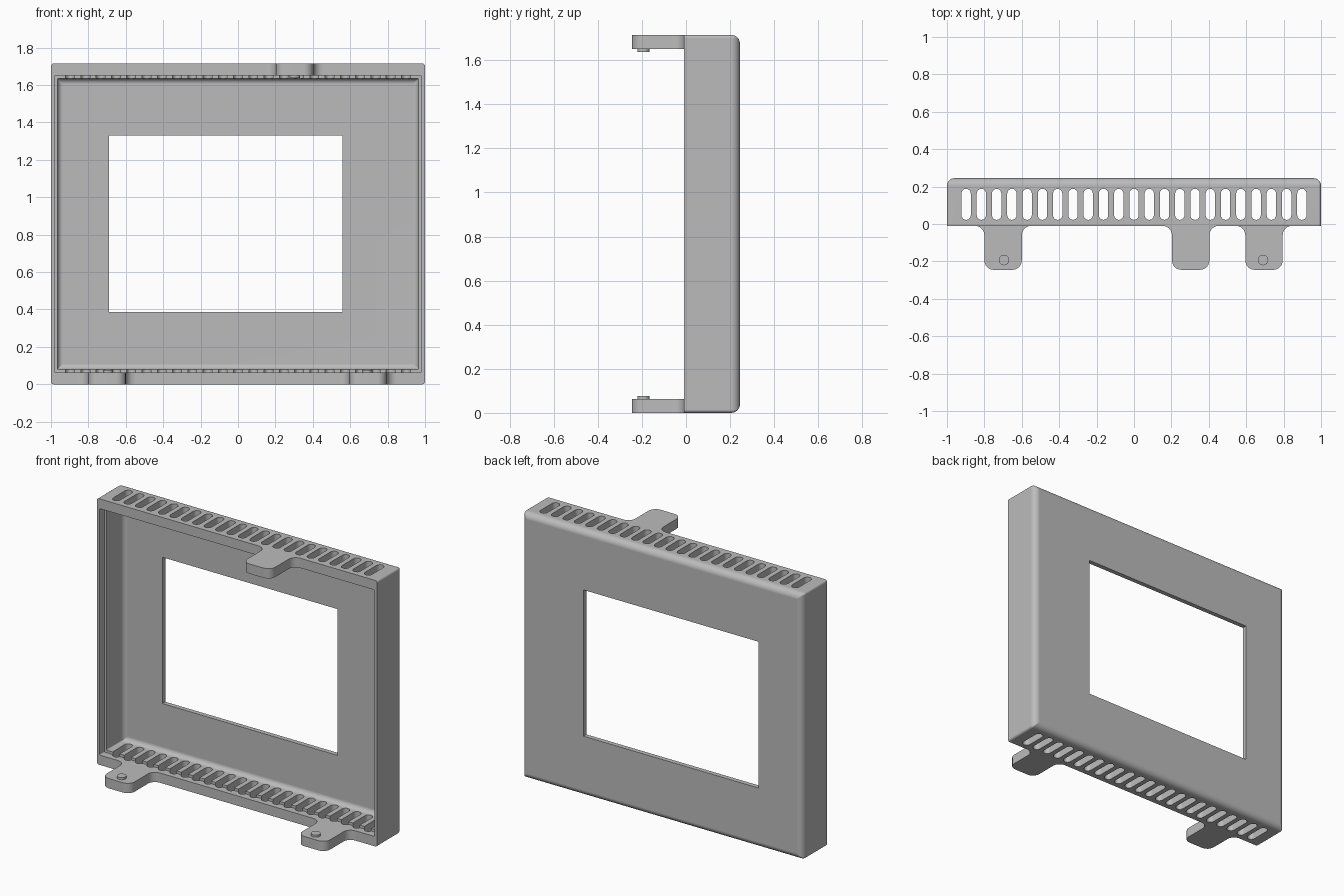
import bpy, bmesh
from math import sin, cos, pi

if "Cube" in bpy.data.objects:
    bpy.data.objects.remove(bpy.data.objects["Cube"])

HEIGHT = 1.715
MID = HEIGHT / 2
FRONT, BACK = -0.01, 0.245
LIP = 0.063          # thickness of the top and bottom rims and the tabs

grey = bpy.data.materials.new("matte grey")
grey.use_nodes = True
grey.diffuse_color = (0.5, 0.5, 0.5, 1)
grey.node_tree.nodes["Principled BSDF"].inputs["Base Color"].default_value = (0.5, 0.5, 0.5, 1)


def finish(bm, name):
    bmesh.ops.recalc_face_normals(bm, faces=bm.faces)
    mesh = bpy.data.meshes.new(name)
    bm.to_mesh(mesh)
    bm.free()
    mesh.materials.append(grey)
    obj = bpy.data.objects.new(name, mesh)
    bpy.context.collection.objects.link(obj)
    return obj


def smooth(obj):
    bpy.ops.object.select_all(action='DESELECT')
    obj.select_set(True)
    bpy.context.view_layer.objects.active = obj
    bpy.ops.object.shade_smooth_by_angle(angle=pi / 6)
    weighted = obj.modifiers.new("flat normals", 'WEIGHTED_NORMAL')
    weighted.keep_sharp = True


def arc(cx, cy, r, start, end, n=6):
    return [(cx + r * cos(start + (end - start) * i / n),
             cy + r * sin(start + (end - start) * i / n)) for i in range(n + 1)]


def rounded_rect(hx, hz, r):
    pts = []
    for k, (sx, sz) in enumerate([(1, 1), (-1, 1), (-1, -1), (1, -1)]):
        pts += arc(sx * (hx - r), sz * (hz - r), r, k * pi / 2, (k + 1) * pi / 2, 4)
    return pts


def prism(bm, outline, z0, z1):
    low = [bm.verts.new((x, y, z0)) for x, y in outline]
    high = [bm.verts.new((x, y, z1)) for x, y in outline]
    bm.faces.new(low)
    bm.faces.new(high)
    n = len(low)
    for i in range(n):
        j = (i + 1) % n
        bm.faces.new((low[i], low[j], high[j], high[i]))


# Shell: rings run from the cavity floor forward, over the rim, to the back
def fillet(hx, hz, back, r, corner):
    rings = []
    for i in range(7):
        a = pi / 2 * i / 6
        inset = r * (1 - cos(a))
        rings.append((hx - inset, hz - inset, max(corner - inset, 0.003), back - r + r * sin(a)))
    return rings


rings = fillet(0.965, MID - 0.08, 0.215, 0.03, 0.006)[::-1]
rings += [(0.965, MID - 0.08, 0.006, 0.04),
          (0.98, MID - LIP, 0.006, 0.04),
          (0.98, MID - LIP, 0.006, FRONT),
          (1, MID, 0.015, FRONT)]
rings += fillet(1, MID, BACK, 0.04, 0.015)

bm = bmesh.new()
loops = [[bm.verts.new((x, y, z + MID)) for x, z in rounded_rect(hx, hz, r)]
         for hx, hz, r, y in rings]
for a, b in zip(loops, loops[1:]):
    for i in range(len(a)):
        j = (i + 1) % len(a)
        bm.faces.new((a[i], a[j], b[j], b[i]))
bm.faces.new(loops[0])
bm.faces.new(loops[-1])
shell = finish(bm, "shell")

# Vent slots through top and bottom, and the window through the back
bm = bmesh.new()
for i in range(23):
    x = (i - 11) * 0.0816
    slot = arc(x, 0.163, 0.025, 0, pi, 8) + arc(x, 0.047, 0.025, pi, 2 * pi, 8)
    prism(bm, slot, -0.1, HEIGHT + 0.1)
prism(bm, [(-0.69, 0.2), (0.56, 0.2), (0.56, 0.3), (-0.69, 0.3)], 0.387, 1.33)
cutter = finish(bm, "opening_cutter")
cutter.hide_render = True

cut = shell.modifiers.new("openings", 'BOOLEAN')
cut.operation = 'DIFFERENCE'
cut.solver = 'EXACT'
cut.object = cutter
bpy.ops.object.select_all(action='DESELECT')
bpy.context.view_layer.objects.active = shell
shell.select_set(True)
bpy.ops.object.modifier_apply(modifier=cut.name)
bpy.data.objects.remove(cutter)
smooth(shell)


# Mounting tabs with flared roots, each with a locating pin
def tab(name, x, z0, z1, pin_x, pin_end):
    w, r, tip = 0.1, 0.05, -0.245
    outline = arc(x - w - r, FRONT - r, r, pi / 2, 0)
    outline += arc(x - w + r, tip + r, r, pi, 1.5 * pi)
    outline += arc(x + w - r, tip + r, r, 1.5 * pi, 2 * pi)
    outline += arc(x + w + r, FRONT - r, r, pi, pi / 2)
    bm = bmesh.new()
    prism(bm, outline, z0, z1)
    smooth(finish(bm, name + "_tab"))
    bm = bmesh.new()
    prism(bm, arc(pin_x, -0.193, 0.028, 0, 2 * pi, 24)[:-1], (z0 + z1) / 2, pin_end)
    smooth(finish(bm, name + "_pin"))


tab("lower_right", -0.7, 0, LIP, -0.695, LIP + 0.014)
tab("lower_left", 0.695, 0, LIP, 0.69, LIP + 0.014)
tab("upper", 0.303, HEIGHT - LIP, HEIGHT, 0.303, HEIGHT - LIP - 0.014)
